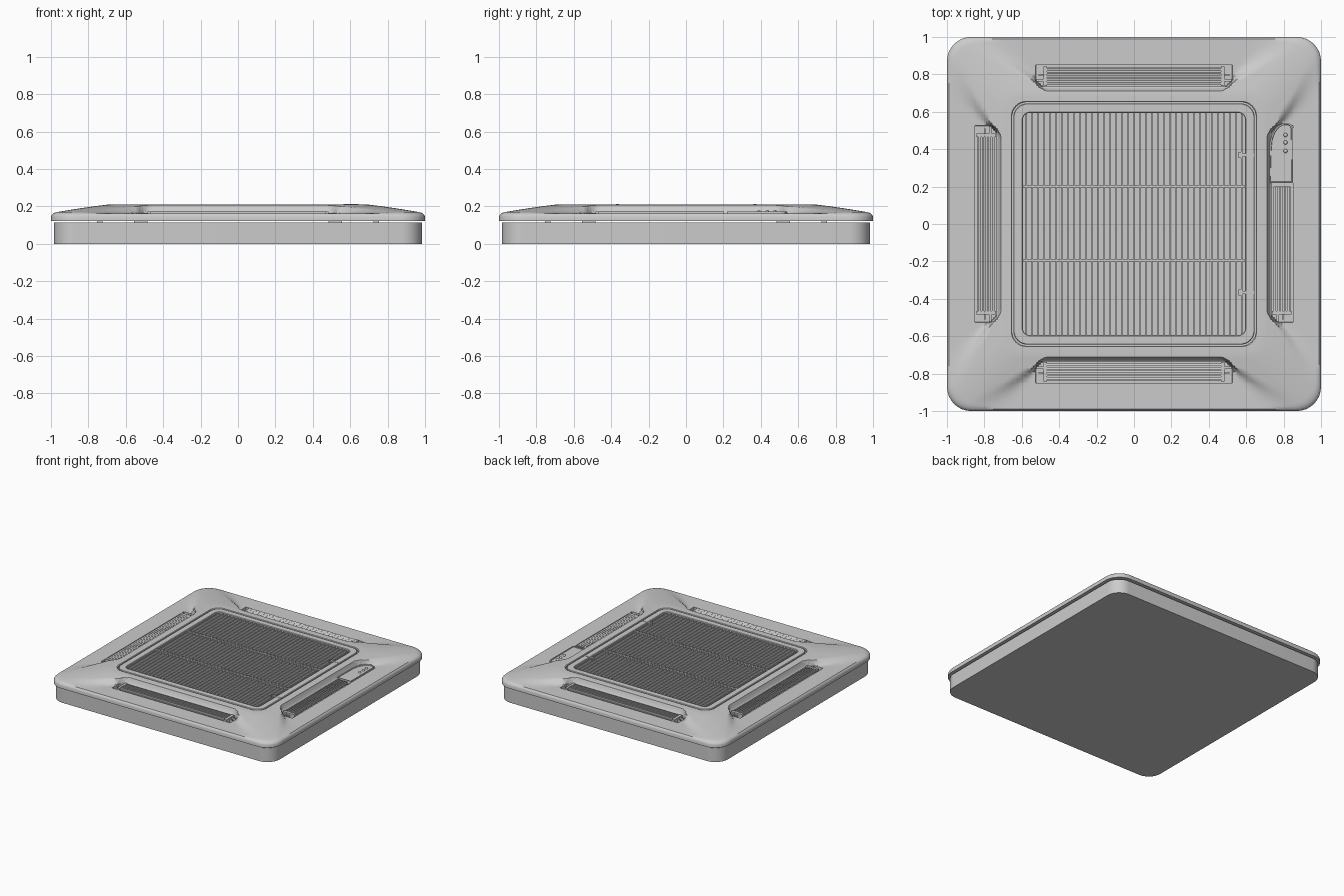
import bpy, bmesh, math
from mathutils import Matrix, Vector

if "Cube" in bpy.data.objects:
    bpy.data.objects.remove(bpy.data.objects["Cube"])


def finish(name, bm, side=0, smooth=True):
    bmesh.ops.recalc_face_normals(bm, faces=bm.faces)
    bm.transform(Matrix.Rotation(side * math.pi / 2, 4, 'Z'))
    me = bpy.data.meshes.new(name)
    bm.to_mesh(me)
    bm.free()
    ob = bpy.data.objects.new(name, me)
    bpy.context.collection.objects.link(ob)
    if smooth:
        bpy.ops.object.select_all(action='DESELECT')
        ob.select_set(True)
        bpy.context.view_layer.objects.active = ob
        bpy.ops.object.shade_smooth_by_angle(angle=math.radians(35))
    return ob


def box(bm, x0, x1, y0, y1, z0, z1):
    m = Matrix.Translation(((x0 + x1) / 2, (y0 + y1) / 2, (z0 + z1) / 2))
    m = m @ Matrix.Diagonal((abs(x1 - x0), abs(y1 - y0), z1 - z0, 1))
    bmesh.ops.create_cube(bm, size=1, matrix=m)


def prism(bm, pts, vec):
    f = bm.faces.new([bm.verts.new(p) for p in pts])
    r = bmesh.ops.extrude_face_region(bm, geom=[f])
    bmesh.ops.translate(bm, vec=vec, verts=[v for v in r['geom'] if isinstance(v, bmesh.types.BMVert)])


def loft(bm, rings, closed=False):
    rows = [[bm.verts.new(p) for p in ring] for ring in rings]
    n = len(rows[0])
    pairs = list(zip(rows, rows[1:] + rows[:1])) if closed else list(zip(rows, rows[1:]))
    for a, b in pairs:
        for i in range(n):
            bm.faces.new((a[i], a[(i + 1) % n], b[(i + 1) % n], b[i]))
    if not closed:
        bm.faces.new(rows[0])
        bm.faces.new(rows[-1])


def rounded_square(h, r, z, n=10):
    return [((h - r) * sx + r * math.cos(a), (h - r) * sy + r * math.sin(a), z)
            for k, (sx, sy) in enumerate(((1, 1), (-1, 1), (-1, -1), (1, -1)))
            for a in [(k + i / n) * math.pi / 2 for i in range(n + 1)]]


def smooth(t):
    t = min(1, max(0, t))
    return t * t * (3 - 2 * t)


# Fascia surface: a sloped dish with a scooped outlet on each side
def height(u, h):
    z = 0.21 - 0.045 * max(0, (h - 0.69) / 0.31) ** 1.15
    if h <= 0.712:
        return z
    if h < 0.77:
        edge = 0.44 + 0.09 * math.sqrt((h - 0.712) / 0.058)
    else:
        edge = 0.53 + (h - 0.77) * 0.9
    if 0.735 < h < 0.85 and u < min(0.525, edge):
        return 0.125
    width = 0.012 + max(0, h - 0.77) * 1.2
    w = smooth((edge - u) / width + 0.8) * smooth((h - 0.705) / 0.03)
    return z + (min(z, 0.163) - z) * w


FINE = [0.42 + 0.01 * i for i in range(15)] + [0.5245, 0.5255]
HALF = sorted([0.06 * i for i in range(1, 7)] + FINE)
US = [-u for u in reversed(HALF)] + [0] + HALF


def fascia_ring(h, z=None):
    r = 0.08 + (h - 0.65) / 0.35 * 0.05
    c = h - r
    ext = [0.56 + (c - 0.56) * i / 8 for i in range(1, 9)]
    local = [(u, -h) for u in US] + [(u, -h) for u in ext]
    local += [(c + r * math.sin(a), -c - r * math.cos(a)) for a in [j * math.pi / 16 for j in range(1, 8)]]
    local += [(h, -u) for u in reversed(ext)]
    out = []
    for k in range(4):
        rot = Matrix.Rotation(k * math.pi / 2, 2)
        for p in local:
            q = rot @ Vector(p)
            zz = height(min(abs(p[0]), abs(p[1])), h) if z is None else z
            out.append((q.x, q.y, zz))
    return out


hs = [0.656, 0.68, 0.70, 0.711] + [0.715 + 0.005 * i for i in range(4)] + [0.7345, 0.7355]
hs += [0.74 + 0.005 * i for i in range(8)] + [0.79, 0.81, 0.83, 0.8495, 0.8505]
hs += [0.865, 0.88, 0.90, 0.92, 0.94, 0.96, 0.975]
rings = [fascia_ring(0.652, 0.165), fascia_ring(0.652, 0.206)] + [fascia_ring(h) for h in hs]
rings += [fascia_ring(h, z) for h, z in ((0.988, 0.163), (0.996, 0.155), (1.0, 0.145), (1.0, 0.122))]
bm = bmesh.new()
loft(bm, rings)
finish("fascia_panel", bm)

# Housing below the fascia
bm = bmesh.new()
loft(bm, [rounded_square(0.983, 0.11, z) for z in (0, 0.113)])
finish("housing", bm)

# Intake grille frame
bm = bmesh.new()
loft(bm, [rounded_square(h, r, z) for h, r, z in
          ((0.645, 0.075, 0.165), (0.645, 0.075, 0.206), (0.641, 0.071, 0.21),
           (0.598, 0.04, 0.21), (0.594, 0.036, 0.207), (0.594, 0.036, 0.165))], closed=True)
finish("grille_frame", bm)

# Grille slats and cross bars
bm = bmesh.new()
for i in range(37):
    x = -0.576 + 0.032 * i
    box(bm, x - 0.004, x + 0.004, -0.594, 0.594, 0.167, 0.205)
finish("grille_slats", bm, smooth=False)
bm = bmesh.new()
for y in (-0.195, 0.2):
    box(bm, -0.594, 0.594, y - 0.006, y + 0.006, 0.167, 0.207)
finish("grille_cross_bars", bm, smooth=False)

# Grille latches
bm = bmesh.new()
for y in (-0.365, 0.37):
    box(bm, 0.565, 0.645, y - 0.008, y + 0.008, 0.17, 0.212)
    box(bm, 0.56, 0.58, y - 0.016, y + 0.016, 0.17, 0.209)
finish("grille_latches", bm, smooth=False)

# Air outlets: ribbed vane, end brackets and mounting tabs on every side
for k, side in enumerate(("front", "right", "back", "left")):
    u0, u1 = -0.465, (0.2 if side == "right" else 0.465)
    prof = [(-0.747, 0.155)]
    for i in range(5):
        v = -0.747 - 0.018 * i
        prof += [(v, 0.172), (v - 0.012, 0.175), (v - 0.012, 0.162), (v - 0.018, 0.162)]
    prof.append((-0.837, 0.155))
    bm = bmesh.new()
    prism(bm, [(u0, v, z) for v, z in prof], (u1 - u0, 0, 0))
    finish(side + "_vane", bm, k, smooth=False)

    bm = bmesh.new()
    for s in (-1, 1):
        if not (side == "right" and s == 1):
            box(bm, s * 0.465, s * 0.485, -0.842, -0.738, 0.128, 0.172)
            box(bm, s * 0.485, s * 0.522, -0.775, -0.762, 0.128, 0.165)
            box(bm, s * 0.485, s * 0.51, -0.80, -0.79, 0.128, 0.16)
        box(bm, s * 0.485, s * 0.555, -0.755, -0.725, 0.11, 0.124)
    finish(side + "_brackets", bm, k, smooth=False)

# Control plate with raised border and three indicator buttons
outline = [(0.722, 0.22), (0.85, 0.22), (0.85, 0.51), (0.842, 0.53), (0.825, 0.54), (0.80, 0.54),
           (0.77, 0.525), (0.745, 0.495), (0.73, 0.455), (0.724, 0.40)]
bm = bmesh.new()
prism(bm, [(x, y, 0.127) for x, y in outline], (0, 0, 0.047))
bm.faces.ensure_lookup_table()
top = max(bm.faces, key=lambda f: f.calc_center_median().z)
bmesh.ops.inset_region(bm, faces=[top], thickness=0.008)
bmesh.ops.inset_region(bm, faces=[top], thickness=0.002, depth=-0.005)
finish("control_plate", bm, smooth=False)
bm = bmesh.new()
for y in (0.39, 0.435, 0.475):
    bmesh.ops.create_uvsphere(bm, u_segments=16, v_segments=8, radius=0.011,
                              matrix=Matrix.Translation((0.81, y, 0.169)))
finish("control_buttons", bm)
